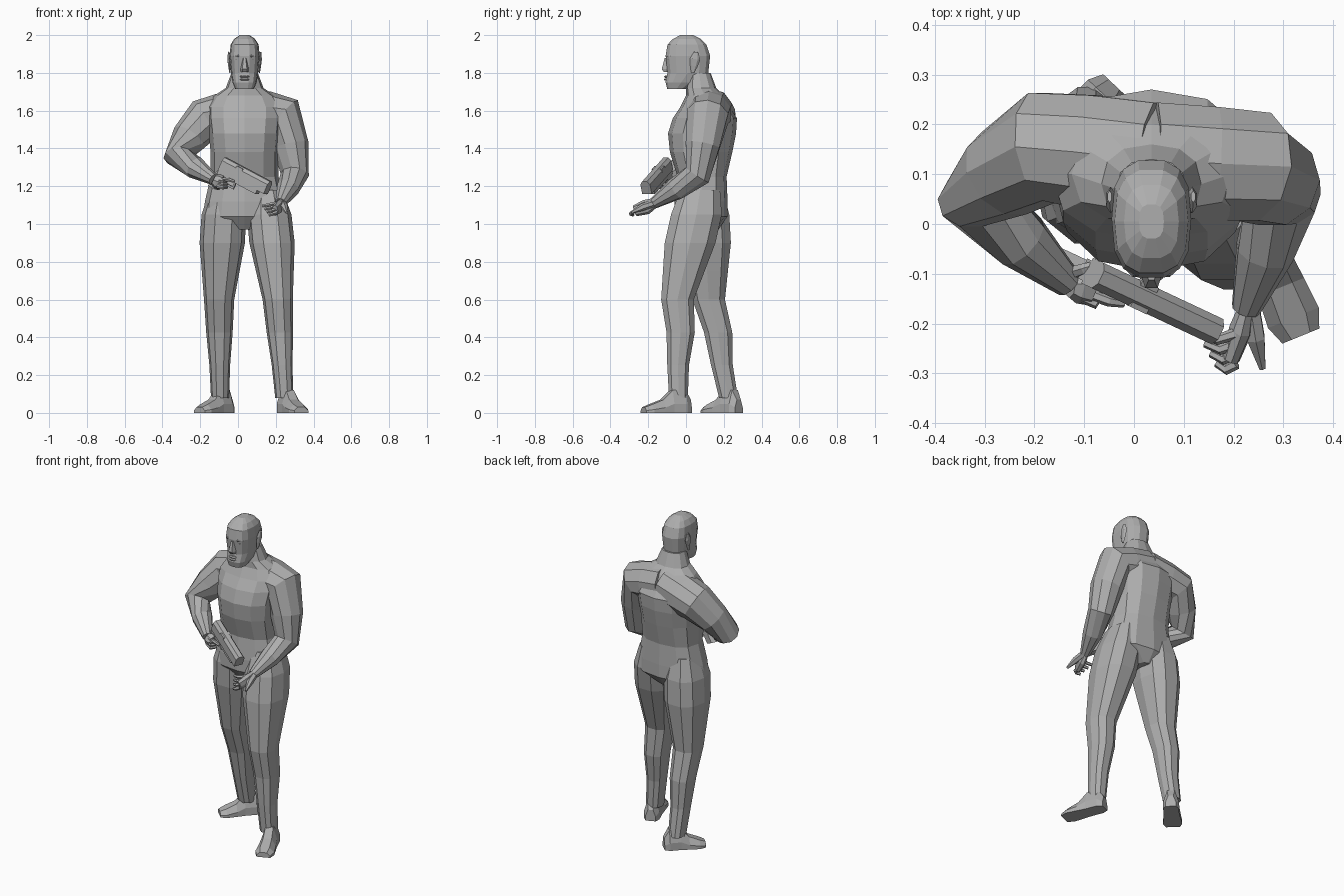
import bpy, bmesh, math
from mathutils import Vector

cube = bpy.data.objects.get("Cube")
if cube:
    bpy.data.objects.remove(cube, do_unlink=True)

grey = bpy.data.materials.new("plain grey")
grey.use_nodes = True
grey.diffuse_color = (.42, .42, .42, 1)
grey.node_tree.nodes["Principled BSDF"].inputs["Base Color"].default_value = grey.diffuse_color

UP = Vector((0, 0, 1))
MIDLINE = .035


def loft(name, rings):
    """Skin a list of equal-length point rings and cap both ends."""
    bm = bmesh.new()
    loops = [[bm.verts.new(point) for point in ring] for ring in rings]
    for lower, upper in zip(loops, loops[1:]):
        for i in range(len(lower)):
            bm.faces.new((lower[i - 1], lower[i], upper[i], upper[i - 1]))
    bm.faces.new(loops[0])
    bm.faces.new(loops[-1])
    bmesh.ops.recalc_face_normals(bm, faces=bm.faces)
    mesh = bpy.data.meshes.new(name)
    bm.to_mesh(mesh)
    bm.free()
    mesh.materials.append(grey)
    bpy.context.collection.objects.link(bpy.data.objects.new(name, mesh))


def oval(count, power):
    """Unit superellipse outline."""
    def bulge(value):
        return math.copysign(abs(value) ** (2 / power), value)
    angles = [math.tau * k / count for k in range(count)]
    return [(bulge(math.cos(a)), bulge(math.sin(a))) for a in angles]


def stack(name, sections, count=12, power=2.4):
    """Horizontal sections, each a centre, half width and half depth."""
    loft(name, [[centre + Vector((width * u, depth * v, 0)) for u, v in oval(count, power)]
                for centre, width, depth in sections])


def tube(name, points, radii, count=6, squash=1):
    """Sections square to a path, thinned along the axis the path follows least."""
    steps = [(b - a).normalized() for a, b in zip(points, points[1:])]
    thin = min(range(3), key=lambda axis: max(abs(step[axis]) for step in steps))
    reference = Vector([float(axis == thin) for axis in range(3)])
    rings = []
    for i, (point, radius) in enumerate(zip(points, radii)):
        ahead = steps[max(i - 1, 0)] + steps[min(i, len(steps) - 1)]
        side = ahead.cross(reference).normalized()
        over = side.cross(ahead).normalized() * squash
        rings.append([point + (side * u + over * v) * radius for u, v in oval(count, 2)])
    loft(name, rings)


# Torso and neck: height, centre depth, half width, half depth
torso = [(.97, .08, .05, .09), (1.04, .08, .22, .14), (1.12, .08, .21, .14), (1.25, .085, .18, .13),
         (1.38, .08, .18, .165), (1.48, .085, .19, .18), (1.56, .1, .2, .17), (1.62, .1, .2, .13),
         (1.68, .1, .16, .1), (1.72, .08, .1, .08), (1.8, .07, .07, .06)]
stack("torso", [(Vector((MIDLINE, y, z)), width, depth) for z, y, width, depth in torso])

# Head: height, front, back, half width
head = [(1.715, -.1, 0, .05), (1.75, -.11, .06, .064), (1.8, -.1, .12, .072), (1.89, -.11, .13, .08),
        (1.95, -.1, .11, .074), (1.98, -.07, .08, .055), (2, -.03, .04, .025)]
stack("head", [(Vector((MIDLINE, (front + back) / 2, z)), width, (back - front) / 2)
               for z, front, back, width in head], count=14, power=2.7)

# Face
face = Vector((MIDLINE, -.1, 1.82))
stack("nose", [(face - UP * .015, .02, .02), (face, .022, .032), (face + UP * .06, .01, .014)], count=6)
for name, drop in (("upper_lip", .04), ("lower_lip", .055)):
    lip = face - UP * drop
    stack(name, [(lip + UP * .006 * k, .026 - .006 * abs(k), .017 - .006 * abs(k)) for k in (-1, 0, 1)])
for name, sign in (("right", -1), ("left", 1)):
    eye = face + Vector((sign * .034, .012, .05))
    stack(name + "_eye", [(eye + UP * .008 * k, .016 - .008 * abs(k), .01 - .004 * abs(k))
                          for k in (-1, 0, 1)])
    brow = [eye + Vector((sign * out, back, .02)) for out, back in ((-.026, -.01), (0, -.01), (.024, .01))]
    tube(name + "_brow", brow, (.007, .009, .006))
    lobe = Vector((MIDLINE + sign * .078, .035, 1.8))
    crown = lobe + Vector((sign * .006, .02, .11))
    tube(name + "_ear", [lobe.lerp(crown, k / 3) for k in range(4)], (.008, .02, .027, .012), squash=.4)


def limb(root, joint, end, steps):
    """Evenly spaced points down both halves of a limb."""
    return ([root.lerp(joint, k / steps) for k in range(steps)]
            + [joint.lerp(end, k / steps) for k in range(steps + 1)])


# Legs share girths from waist to ankle; the calves swell backward
leg_widths = (.08, .118, .12, .1, .08, .07, .055, .048)
leg_depths = (.11, .14, .14, .115, .09, .078, .06, .052)


def leg(name, waist, hip, knee, ankle):
    points = [Vector(waist)] + limb(Vector(hip), Vector(knee), Vector(ankle), 3)
    points[-3].y += .015
    stack(name, list(zip(points, leg_widths, leg_depths)), count=10)


leg("left_leg", (.155, .075, 1.18), (.165, .055, 1.05), (.21, -.045, .6), (.245, -.04, .08))
leg("right_leg", (-.07, .09, 1.18), (-.075, .095, 1.05), (-.1, .12, .6), (-.095, .225, .08))


# Feet: bevelled sections from heel to toe
def foot(name, heel, toe):
    heel, toe = Vector(heel), Vector(toe)
    side = (toe - heel).cross(UP).normalized()
    outline = ((-1, 0), (1, 0), (1, .4), (.5, 1), (-.5, 1), (-1, .4))
    rings = []
    for t, width, height in ((0, .03, .07), (.12, .045, .12), (.4, .045, .12), (.6, .05, .07),
                             (.85, .055, .045), (1, .04, .03)):
        rings.append([heel.lerp(toe, t) + side * width * u + UP * height * v for u, v in outline])
    loft(name, rings)


foot("left_foot", (.235, .02, 0), (.335, -.225, 0))
foot("right_foot", (-.04, .28, 0), (-.205, .105, 0))


# Arms run from the spine so the shoulders join; the upper arm bows outward
def arm(name, shoulder, elbow, wrist, outward):
    points = limb(Vector(shoulder), Vector(elbow), Vector(wrist), 2)
    points[1].x += outward
    spine = Vector((MIDLINE, .13, 1.6))
    tube(name, [spine, spine.lerp(points[0], .6)] + points, (.12, .12, .115, .095, .075, .06, .03), count=10)
    return points[-1]


left_wrist = arm("left_arm", (.24, .115, 1.57), (.3, .06, 1.26), (.225, -.17, 1.11), .01)
right_wrist = arm("right_arm", (-.18, .155, 1.55), (-.32, .05, 1.36), (-.13, -.12, 1.235), -.01)


def offsets(origin, *moves):
    return [origin + Vector(move) for move in moves]


# Left hand: spread thumb and a row of curled fingers
tube("left_palm", offsets(left_wrist, (0, 0, 0), (-.01, -.04, -.02), (-.03, -.1, -.04)),
     (.028, .04, .03), count=8, squash=.6)
tube("left_thumb", offsets(left_wrist, (.01, 0, 0), (.02, -.06, -.02), (.033, -.12, -.05)), (.02, .02, .007))
for i in range(4):
    knuckle = left_wrist + Vector((-.02, -.05, 0)) + Vector((0, -.02, -.016)) * i
    tip = knuckle + Vector((-.075 + .012 * i, 0, -.015))
    tube(f"left_finger_{i}", [knuckle, knuckle.lerp(tip, .5) - Vector((0, .012, 0)), tip], (.012, .011, .008))

# Right hand wrapped round the grip
tube("right_palm", offsets(right_wrist, (0, 0, 0), (.02, 0, -.01), (.05, -.01, -.015)),
     (.028, .04, .035), count=8)
tube("right_thumb", offsets(right_wrist, (0, .02, .01), (.03, .03, .04), (.06, .04, .05)), (.014, .012, .008))
tube("right_index", offsets(right_wrist, (.04, -.02, 0), (.08, -.035, 0), (.11, -.04, -.01)), (.012, .011, .008))
for i in range(3):
    knuckle = right_wrist + Vector((.02, -.025, -.018 * i))
    tube(f"right_finger_{i}", offsets(knuckle, (0, 0, 0), (.03, -.015, -.006), (.05, .015, -.006)),
         (.011, .011, .009))

# Pistol, laid out along its barrel
rear, muzzle = Vector((-.08, -.1, 1.32)), Vector((.165, -.215, 1.19))
along = (muzzle - rear).normalized()
across = along.cross(UP).normalized()
lift = across.cross(along)
square = ((-1, -1), (1, -1), (1, 1), (-1, 1))
bevelled = ((-1, -1), (1, -1), (1, .5), (.5, 1), (-.5, 1), (-1, .5))


def gun_part(name, start, end, height, half_width, half_height, outline=square, slant=0):
    loft(name, [[rear + along * (reach + slant * v) + across * half_width * u + lift * (height + half_height * v)
                 for u, v in outline] for reach in (start, end)])


gun_part("pistol_slide", 0, .295, 0, .028, .036, bevelled)
gun_part("pistol_frame", 0, .25, -.045, .022, .014)
gun_part("pistol_grip", 0, .055, -.085, .019, .055, slant=.022)
gun_part("pistol_port", .09, .13, .02, .029, .01)
gun_part("trigger_guard", .06, .115, -.09, .006, .006)
gun_part("guard_front", .105, .115, -.07, .006, .025)
